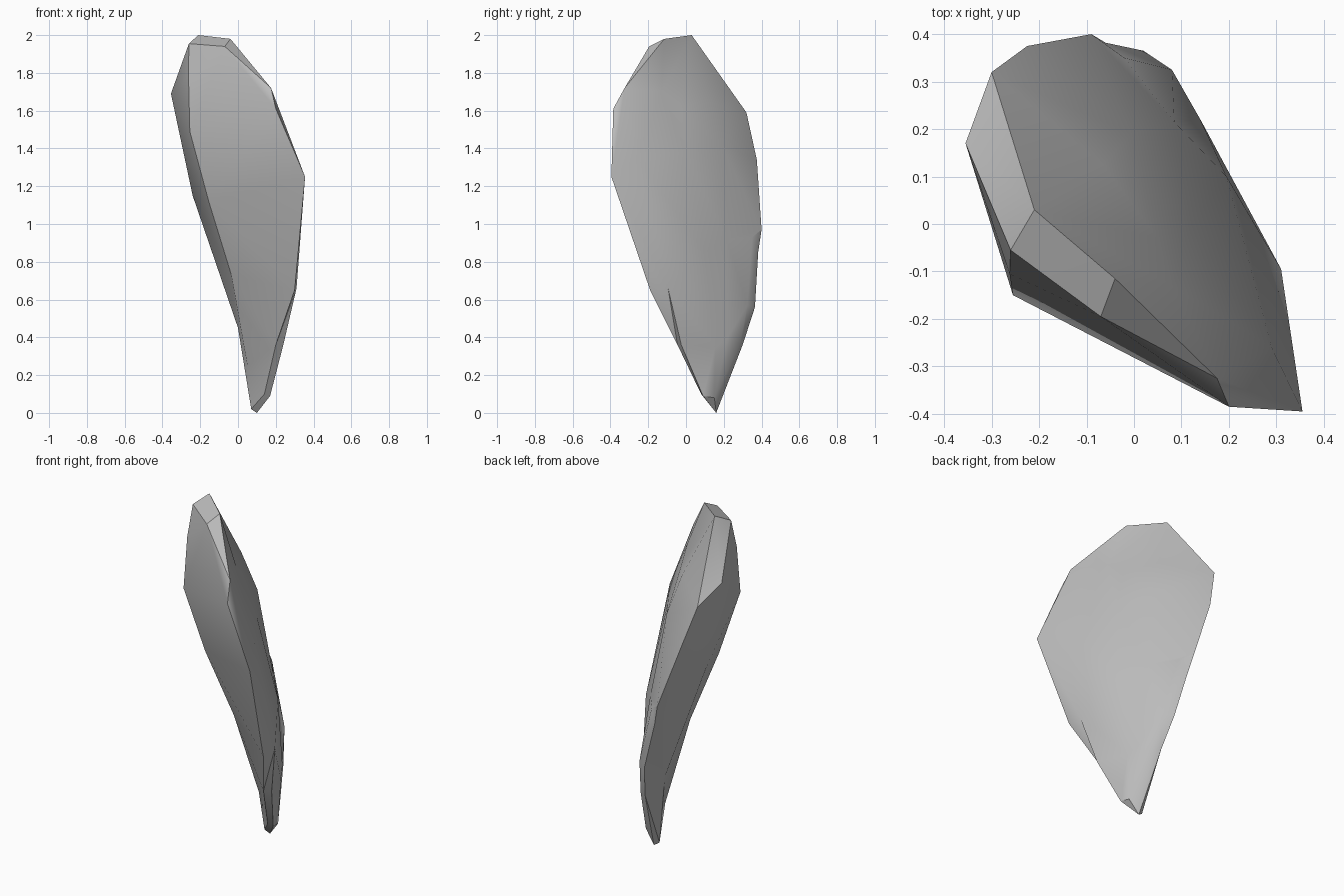
import bpy
import bmesh
from mathutils import Vector

default_cube = bpy.data.objects.get("Cube")
if default_cube:
    bpy.data.objects.remove(default_cube, do_unlink=True)


def make_material(name, color):
    material = bpy.data.materials.new(name)
    material.use_nodes = True
    material.diffuse_color = color
    shader = material.node_tree.nodes["Principled BSDF"]
    shader.inputs["Base Color"].default_value = color
    shader.inputs["Roughness"].default_value = 0.9
    return material


def path(*points):
    return [Vector(point) for point in points]


def stitch(mesh, first, second):
    """Skin the gap between two paths, always taking the shorter diagonal."""
    i = j = 0
    while i < len(first) - 1 or j < len(second) - 1:
        step_first = j == len(second) - 1
        if not step_first and i < len(first) - 1:
            across_first = (first[i + 1] - second[j]).length
            across_second = (second[j + 1] - first[i]).length
            step_first = across_first < across_second
        corner = first[i + 1] if step_first else second[j + 1]
        triangle = (first[i], second[j], corner)
        if len({tuple(point) for point in triangle}) == len(triangle):
            mesh.faces.new([mesh.verts.new(point) for point in triangle])
        if step_first:
            i += 1
        else:
            j += 1


# Blunt ends and the widest corner, shared by the outlines
crown_back, crown_front = path((-.21, .03, 2), (-.26, -.055, 1.955))
tip_back, tip_front = path((.1, .16, 0), (.07, .15, .02))
shoulder = path((.355, -.395, 1.25))
tip_corner = path((.16, .15, .08))

# Thick edge of the shard, as a back outline and a front outline
upper_edge = [crown_back] + path(
    (-.04, -.115, 1.98), (.175, -.325, 1.72)) + shoulder
lower_edge = path(
    (.31, -.095, .66), (.24, -.025, .36), (.17, .09, .09)) + [tip_back]
edge_back = upper_edge + lower_edge
edge_front = [crown_front] + path(
    (-.07, -.195, 1.94), (.2, -.385, 1.61)) + shoulder + path(
    (.3, -.19, .65), (.2, -.045, .36), (.14, .08, .1)) + [tip_front]

# Sharp edge on the opposite side, with a narrow chipped band low down
upper_rim = path((-.3, .32, 1.59), (-.225, .375, 1.34), (-.09, .4, .97))
outer_rim = path((-.06, .382, .85), (.02, .365, .56), (.06, .3, .36))
chip = path((-.02, .35, .93), (.08, .325, .57), (.1, .285, .36))
sharp_rim = [crown_back] + upper_rim + outer_rim + [tip_back]
chipped_rim = [crown_back] + upper_rim + chip + [tip_back]

# Swelling lines running down the broad sides
back_lip = [crown_back] + path(
    (.08, -.13, 1.7), (.29, -.26, 1.35)) + lower_edge
back_swell = [crown_back] + path(
    (.05, -.03, 1.62), (.12, 0, 1.38), (.195, .1, .85),
    (.175, .155, .35)) + tip_corner + [tip_back]
back_swell_rear = [crown_back] + path(
    (-.065, .125, 1.65), (-.005, .19, 1.42), (.085, .215, .92),
    (.14, .22, .4)) + tip_corner + [tip_back]
front_ridge = [crown_front] + path(
    (-.262, -.105, 1.78), (-.255, -.15, 1.49), (-.155, -.09, 1.12),
    (-.035, .01, .73), (.05, .125, .25)) + [tip_front]
cheek = [crown_front] + path(
    (-.355, .17, 1.69), (-.24, .15, 1.15), (0, .2, .45)) + [tip_front]

# Skin every band between neighbouring lines
shard = bmesh.new()
for first, second in (
        (edge_back, edge_front),
        (upper_edge + lower_edge[:1], back_lip[:-3]),
        (back_lip, back_swell),
        (back_swell, back_swell_rear),
        (back_swell_rear, chipped_rim),
        (edge_front, front_ridge),
        (front_ridge, cheek),
        (cheek, sharp_rim),
        (chipped_rim[3:], sharp_rim[3:])):
    stitch(shard, first, second)
bmesh.ops.remove_doubles(shard, verts=shard.verts, dist=0.001)
bmesh.ops.recalc_face_normals(shard, faces=shard.faces)

data = bpy.data.meshes.new("rock_shard")
shard.to_mesh(data)
shard.free()
data.materials.append(make_material("stone grey", (.5, .5, .5, 1)))
rock = bpy.data.objects.new("rock_shard", data)
bpy.context.collection.objects.link(rock)

# Smooth broad sides, crisp edges
bpy.ops.object.select_all(action="DESELECT")
rock.select_set(True)
bpy.context.view_layer.objects.active = rock
bpy.ops.object.shade_smooth_by_angle(angle=0.58)
